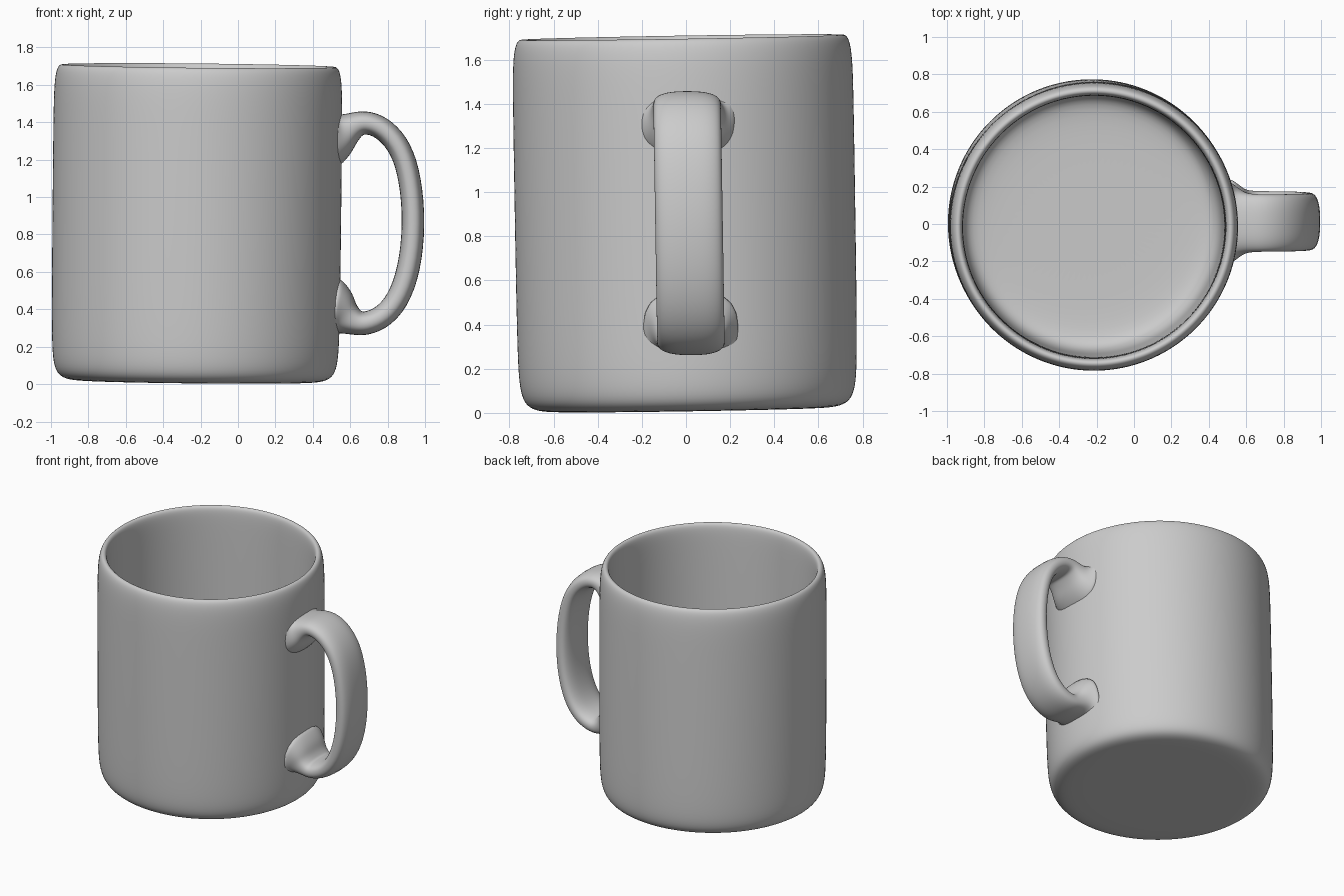
import bpy, bmesh, math
from mathutils import Matrix, Vector

if "Cube" in bpy.data.objects:
    bpy.data.objects.remove(bpy.data.objects["Cube"])


def finish(name, bm):
    """Turn a bmesh cage into a smooth subdivided object."""
    bmesh.ops.recalc_face_normals(bm, faces=bm.faces)
    for f in bm.faces:
        f.smooth = True
    mesh = bpy.data.meshes.new(name)
    bm.to_mesh(mesh)
    bm.free()
    ob = bpy.data.objects.new(name, mesh)
    bpy.context.collection.objects.link(ob)
    sub = ob.modifiers.new("smooth", 'SUBSURF')
    sub.levels = sub.render_levels = 2
    return ob


# Cup: lathed outer wall, rounded rim, inner wall and floor (radius, height)
profile = [(0, 0), (0.35, 0), (0.58, 0), (0.68, 0.004), (0.735, 0.03), (0.76, 0.09),
           (0.769, 0.2), (0.772, 0.45), (0.773, 0.9), (0.773, 1.35), (0.772, 1.53),
           (0.766, 1.63), (0.752, 1.682), (0.73, 1.695), (0.71, 1.682), (0.703, 1.63),
           (0.701, 1.5), (0.701, 0.9), (0.701, 0.35), (0.697, 0.2), (0.67, 0.12),
           (0.60, 0.085), (0.35, 0.08), (0, 0.08)]
bm = bmesh.new()
verts = [bm.verts.new((r, 0, z)) for r, z in profile]
edges = [bm.edges.new(pair) for pair in zip(verts, verts[1:])]
bmesh.ops.spin(bm, geom=verts + edges, cent=(0, 0, 0), axis=(0, 0, 1),
               angle=math.tau, steps=64, use_duplicate=False)
bmesh.ops.remove_doubles(bm, verts=bm.verts, dist=1e-4)
# the cup leans very slightly
lean = Matrix.Rotation(0.010, 4, 'Y') @ Matrix.Rotation(0.016, 4, 'X')
bm.transform(Matrix.Translation((-0.229, 0.010, 0.012)) @ lean)
finish("cup", bm)

# Handle: flattened section swept along a loop, flared where it meets the cup
# (x, z, half thickness, half width)
stations = [(0.49, 1.335, .20, .24), (0.53, 1.337, .17, .21), (0.555, 1.343, .125, .185),
            (0.585, 1.36, .09, .166), (0.63, 1.387, .07, .157), (0.68, 1.402, .064, .155),
            (0.765, 1.378, .063, .155), (0.855, 1.29, .062, .155), (0.912, 1.15, .061, .155),
            (0.942, 0.92, .061, .155), (0.928, 0.67, .062, .155), (0.873, 0.475, .063, .155),
            (0.785, 0.359, .064, .155), (0.68, 0.319, .065, .155), (0.63, 0.33, .07, .157),
            (0.585, 0.352, .09, .166), (0.555, 0.372, .125, .185), (0.53, 0.383, .17, .21),
            (0.49, 0.388, .20, .24)]
SIDES = 20


def rounded(c):
    return math.copysign(abs(c) ** 0.78, c)


bm = bmesh.new()
rings = []
for i, (x, z, thick, wide) in enumerate(stations):
    a, b = stations[max(i - 1, 0)], stations[min(i + 1, len(stations) - 1)]
    t = Vector((b[0] - a[0], 0, b[1] - a[1])).normalized()
    out = Vector((-t.z, 0, t.x))
    centre = Vector((x, 0.013 - 0.016 * (z - 0.9), z))
    ring = []
    for k in range(SIDES):
        ang = math.tau * k / SIDES
        p = centre + out * thick * rounded(math.cos(ang))
        p.y += wide * rounded(math.sin(ang))
        ring.append(bm.verts.new(p))
    rings.append(ring)
for r0, r1 in zip(rings, rings[1:]):
    for k in range(SIDES):
        n = (k + 1) % SIDES
        bm.faces.new((r0[k], r0[n], r1[n], r1[k]))
for ring in (rings[0], rings[-1]):
    bm.faces.new(ring)
finish("handle", bm)
